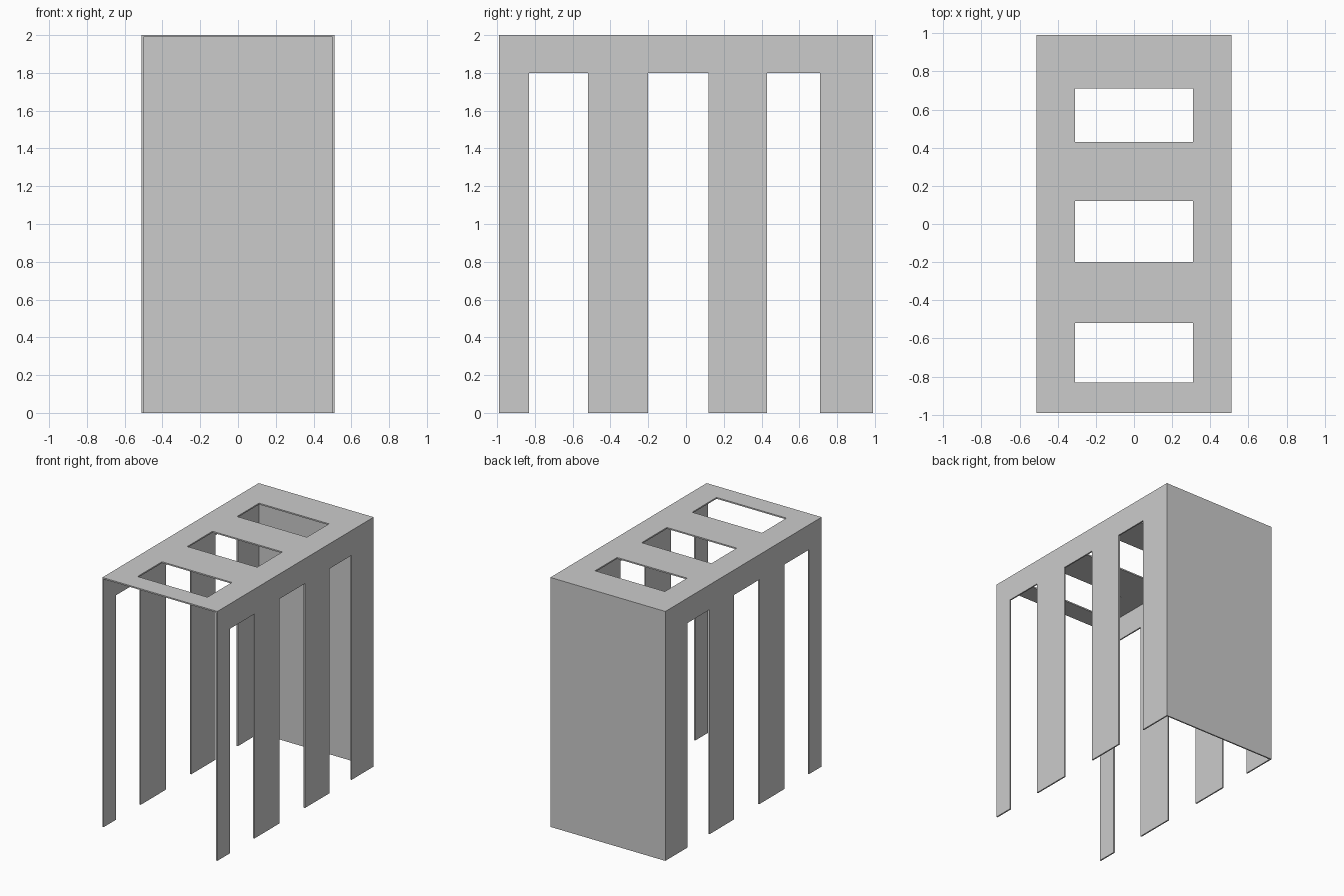
import bpy, bmesh

if "Cube" in bpy.data.objects:
    bpy.data.objects.remove(bpy.data.objects["Cube"])

W, D, H = 0.51, 0.99, 2.0      # half width, half depth, height
LINTEL = 1.80                  # top of the side openings
HOLE = 0.31                    # half width of the roof openings
WALL = 0.011

# Arch cross-section (x, z): left wall, roof, right wall
half = [(W, 0), (W, LINTEL), (W, H), (HOLE, H)]
profile = [(-x, z) for x, z in half] + half[::-1]
# Stations along the depth: every odd bay is open
stations = [-D, -0.83, -0.52, -0.20, 0.12, 0.43, 0.71, D]
OPEN_STRIPS = {0, 3, 6}        # left legs, middle of the roof, right legs

bm = bmesh.new()
rows = [[bm.verts.new((x, y, z)) for x, z in profile] for y in stations]

# Walls and roof with the openings left out
for j, (a, b) in enumerate(zip(rows, rows[1:])):
    for i in range(len(profile) - 1):
        if j % 2 and i in OPEN_STRIPS:
            continue
        bm.faces.new((a[i], a[i + 1], b[i + 1], b[i]))

# Closed back wall
bm.faces.new(rows[-1])

mesh = bpy.data.meshes.new("slotted_shelter")
bm.to_mesh(mesh)
bm.free()
shell = bpy.data.objects.new("slotted_shelter", mesh)
bpy.context.collection.objects.link(shell)

# Sheet thickness, grown inward
solid = shell.modifiers.new("thickness", 'SOLIDIFY')
solid.thickness = WALL
solid.offset = -1
solid.use_even_offset = True
